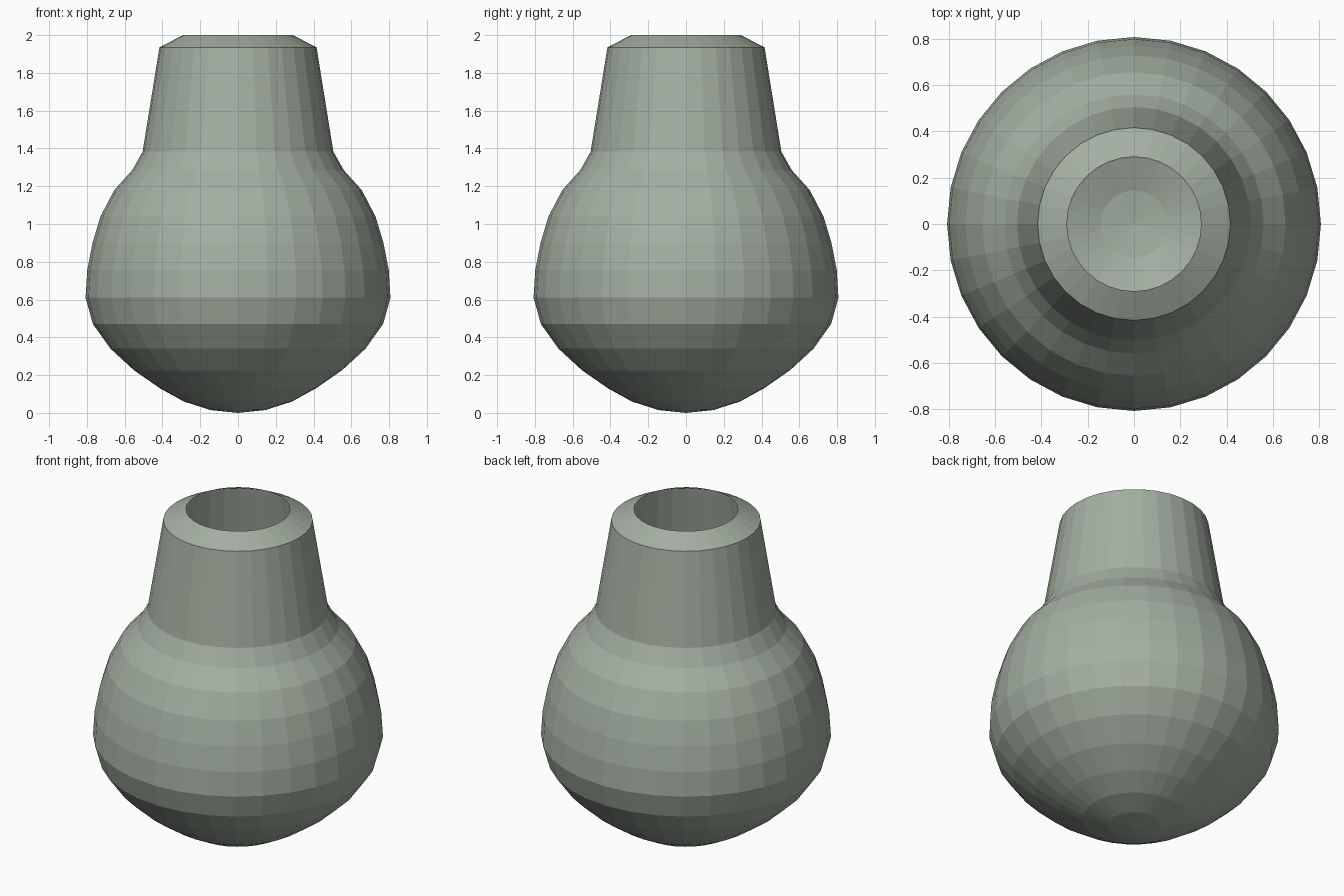
import bpy
import bmesh
import math

cube = bpy.data.objects.get("Cube")
if cube:
    bpy.data.objects.remove(cube, do_unlink=True)

SEGMENTS = 32

# Profile (radius, height) from the rounded base to the open rim
PROFILE = [
    (0.145, 0.015), (0.286, 0.06), (0.413, 0.13), (0.55, 0.225),
    (0.675, 0.34), (0.768, 0.47), (0.807, 0.61), (0.798, 0.757),
    (0.77, 0.90), (0.728, 1.04), (0.655, 1.18), (0.56, 1.285),
    (0.505, 1.383), (0.416, 1.935), (0.29, 2.0),
]

# Grey-green clay
clay = bpy.data.materials.new("grey_green_clay")
clay.use_nodes = True
colour = (0.37, 0.43, 0.36, 1.0)
clay.diffuse_color = colour
clay.node_tree.nodes["Principled BSDF"].inputs["Base Color"].default_value = colour

# Vase: thin lathed shell with a hollow inside and an open mouth
bm = bmesh.new()
rings = []
for radius, height in PROFILE:
    rings.append([
        bm.verts.new((radius * math.cos(a), radius * math.sin(a), height))
        for a in (2 * math.pi * i / SEGMENTS for i in range(SEGMENTS))
    ])
base_tip = bm.verts.new((0, 0, 0))

for i in range(SEGMENTS):
    j = (i + 1) % SEGMENTS
    bm.faces.new((base_tip, rings[0][j], rings[0][i]))
    for low, high in zip(rings, rings[1:]):
        bm.faces.new((low[i], low[j], high[j], high[i]))

mesh = bpy.data.meshes.new("vase")
bm.to_mesh(mesh)
bm.free()
mesh.materials.append(clay)
vase = bpy.data.objects.new("vase", mesh)
bpy.context.collection.objects.link(vase)
